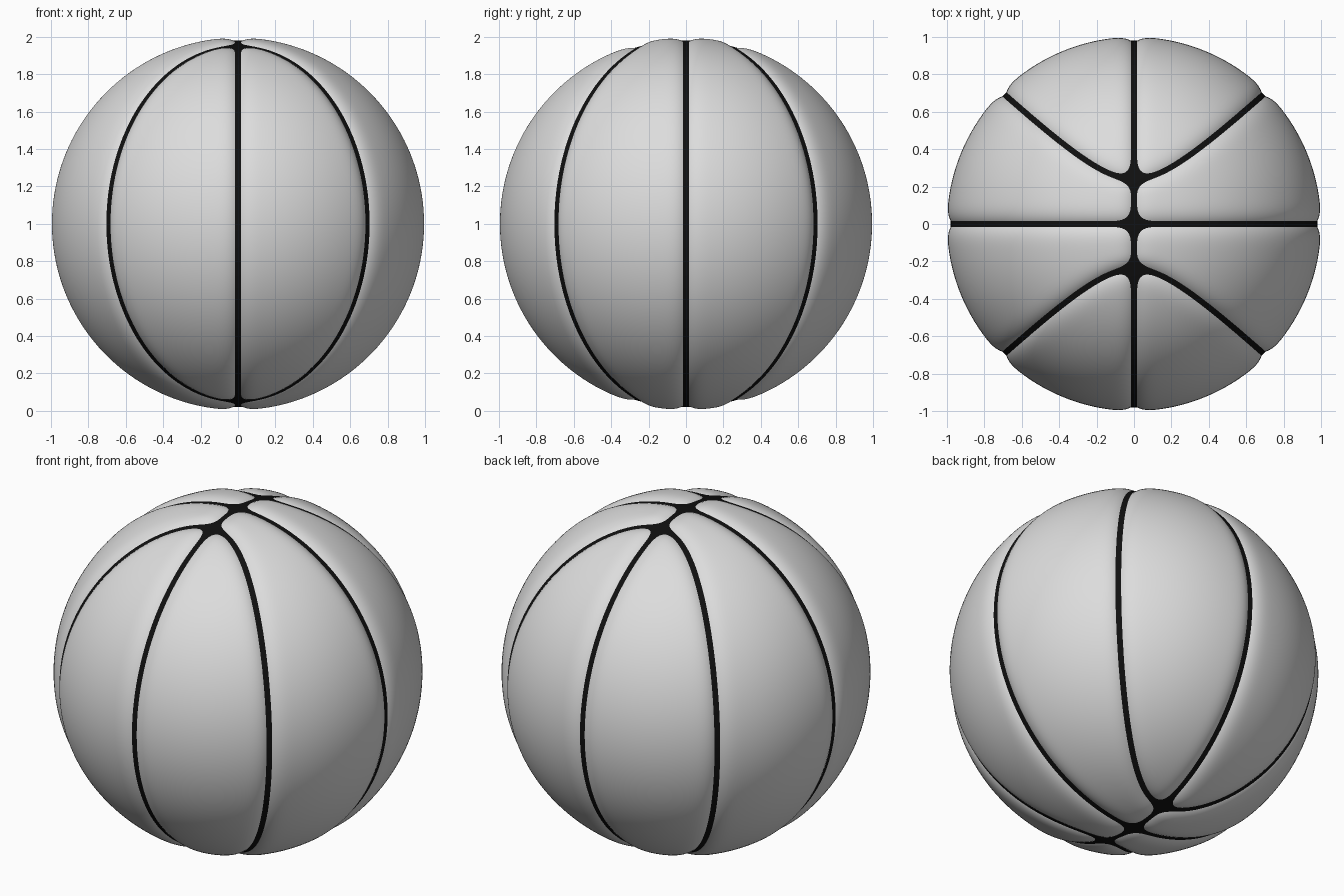
import bpy, bmesh, math
from mathutils import Vector

if "Cube" in bpy.data.objects:
    bpy.data.objects.remove(bpy.data.objects["Cube"], do_unlink=True)

CORE = 0.98        # radius of the black core showing in the seams
SEAM = 0.016       # half width of a seam
REACH = 0.16       # how far the rounded panel edge reaches
K = 0.06           # squared offset of the side loops from the pole
ROWS, COLS = 64, 40


def material(name, value, roughness):
    mat = bpy.data.materials.new(name)
    mat.use_nodes = True
    colour = (value, value, value, 1)
    mat.diffuse_color = colour
    bsdf = mat.node_tree.nodes["Principled BSDF"]
    bsdf.inputs["Base Color"].default_value = colour
    bsdf.inputs["Roughness"].default_value = roughness
    return mat


def loop_point(t):
    """Point on the side loop, from the equator (t=0) to its top."""
    z = math.sqrt(1 - K) * math.sin(t)
    zz = z * z / (1 - K)
    x = math.sqrt(max(0, (1 - zz) / 2))
    return Vector((x, math.sqrt(1 - z * z - x * x), z))


def inner_panel(t, s):
    """Panel between the x=0 seam and the side loop."""
    edge = loop_point(t)
    x = s * edge.x
    return Vector((x, math.sqrt(1 - edge.z ** 2 - x * x), edge.z))


def outer_panel(t, s):
    """Panel between the y=0 seam and the side loop."""
    low = Vector((math.cos(t), 0, math.sin(t)))
    return low.lerp(loop_point(t), s).normalized()


def press(p):
    """Sink a point on the unit sphere near each seam."""
    a = 1 - K
    f = a * (p.y ** 2 - p.x ** 2) - K * p.z ** 2
    grad = 2 * Vector((a * p.x, a * p.y, K * p.z)).length
    strength = (1 - CORE) / (1 - SEAM / REACH) ** 4
    depth = sum(max(0, 1 - d / REACH) ** 4
                for d in (abs(p.x), abs(p.y), abs(f) / grad))
    return p * (1 - strength * depth)


def add_patch(bm, surface):
    """Grid over one panel, denser towards the seams."""
    grid = []
    for i in range(ROWS + 1):
        t = math.pi / 2 * math.sin(math.pi / 2 * i / ROWS)
        row = []
        for j in range(COLS + 1):
            s = (1 - math.cos(math.pi * j / COLS)) / 2
            p = press(surface(t, s))
            # Keep points on the mirror planes exactly there
            row.append(bm.verts.new([0 if abs(c) < 1e-5 else c for c in p]))
        grid.append(row)
    for i in range(ROWS):
        for j in range(COLS):
            bm.faces.new((grid[i][j], grid[i][j + 1],
                          grid[i + 1][j + 1], grid[i + 1][j]))


def finish(bm, name, mat):
    for face in bm.faces:
        face.smooth = True
    mesh = bpy.data.meshes.new(name)
    bm.to_mesh(mesh)
    bm.free()
    mesh.materials.append(mat)
    obj = bpy.data.objects.new(name, mesh)
    bpy.context.collection.objects.link(obj)
    obj.location.z = 1
    return obj


# Ball panels: one eighth, mirrored on all axes
bm = bmesh.new()
add_patch(bm, inner_panel)
add_patch(bm, outer_panel)
bmesh.ops.remove_doubles(bm, verts=bm.verts, dist=1e-5)
bm.normal_update()
for face in bm.faces:
    if face.normal.dot(face.calc_center_median()) < 0:
        face.normal_flip()
panels = finish(bm, "ball_panels", material("panel grey", 0.72, 0.6))
mirror = panels.modifiers.new("Mirror", "MIRROR")
mirror.use_axis = (True, True, True)
mirror.merge_threshold = 1e-5

# Black core that fills the seams
bm = bmesh.new()
bmesh.ops.create_uvsphere(bm, u_segments=192, v_segments=96, radius=CORE)
finish(bm, "seam_core", material("seam black", 0.005, 0.6))
